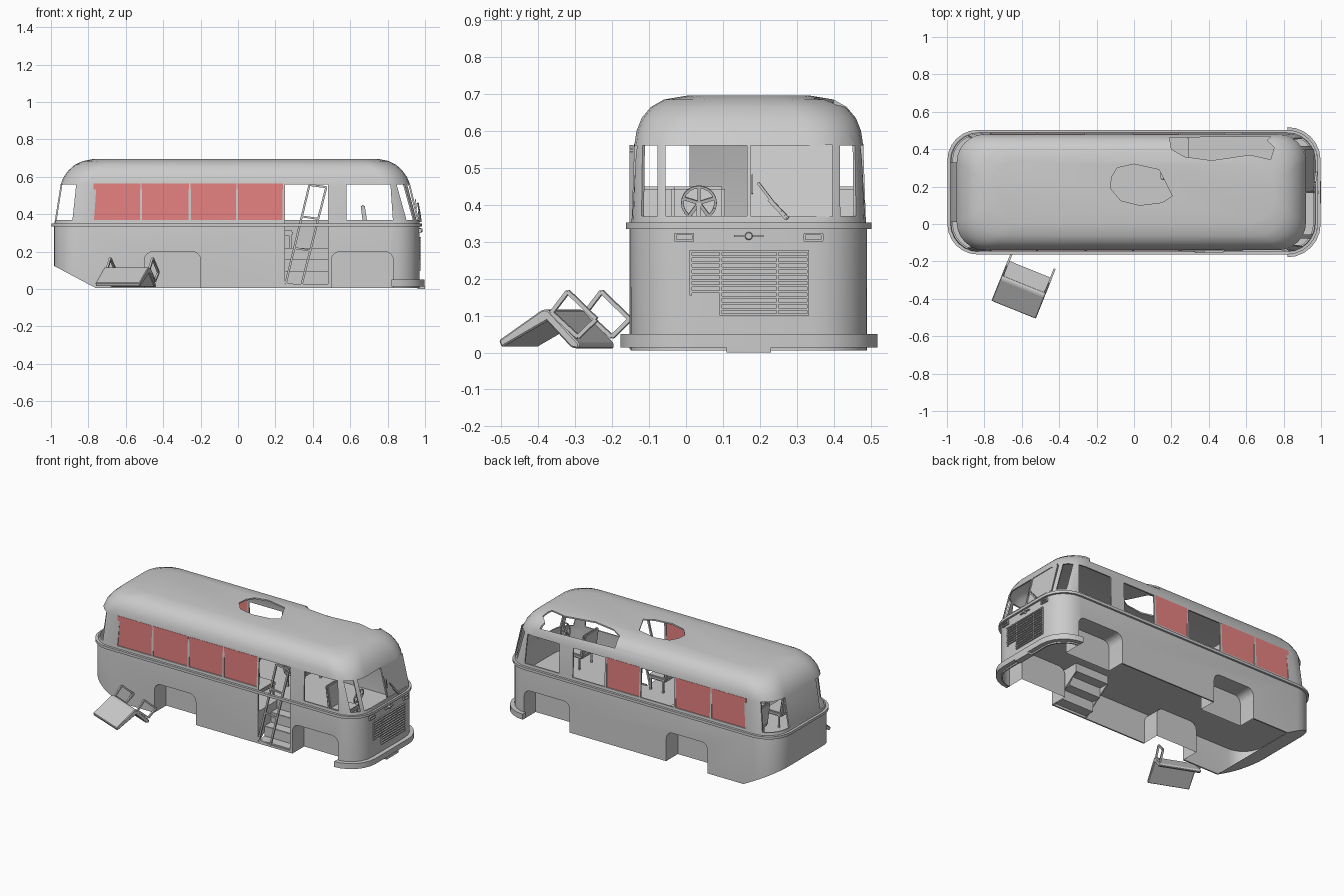
import bpy, bmesh, math
from mathutils import Vector, Matrix

if "Cube" in bpy.data.objects:
    bpy.data.objects.remove(bpy.data.objects["Cube"])

YC = 0.17  # centre line of the bus
my = lambda y: 2 * YC - y


def finish(name, bm, smooth=False, mat=None):
    bmesh.ops.recalc_face_normals(bm, faces=bm.faces)
    me = bpy.data.meshes.new(name)
    bm.to_mesh(me)
    bm.free()
    ob = bpy.data.objects.new(name, me)
    bpy.context.collection.objects.link(ob)
    if mat:
        me.materials.append(mat)
    if smooth:
        activate(ob)
        bpy.ops.object.shade_smooth_by_angle(angle=math.radians(32))
    return ob


def activate(ob):
    bpy.ops.object.select_all(action='DESELECT')
    ob.select_set(True)
    bpy.context.view_layer.objects.active = ob


def prism(bm, a, b):
    va, vb = [bm.verts.new(p) for p in a], [bm.verts.new(p) for p in b]
    n = len(va)
    bm.faces.new(va)
    bm.faces.new(vb[::-1])
    for i in range(n):
        j = (i + 1) % n
        bm.faces.new((va[i], vb[i], vb[j], va[j]))


def box(bm, x0, x1, y0, y1, z0, z1):
    q = [(x0, y0), (x1, y0), (x1, y1), (x0, y1)]
    prism(bm, [(x, y, z0) for x, y in q], [(x, y, z1) for x, y in q])


def side_prism(bm, xz, y0, y1):
    prism(bm, [(x, y0, z) for x, z in xz], [(x, y1, z) for x, z in xz])


def bar(bm, p, q, t):
    p, q = Vector(p), Vector(q)
    d = (q - p).normalized()
    s = d.cross(Vector((0, 0, 1)) if abs(d.z) < 0.9 else Vector((1, 0, 0))).normalized()
    u = d.cross(s)
    c = [(s * i + u * j) * t / 2 for i, j in ((-1, -1), (1, -1), (1, 1), (-1, 1))]
    prism(bm, [p + k for k in c], [q + k for k in c])


def ring(xf, xr, hw, off=0.0, r=0.15, n=6):
    xf, xr, hw, r = xf + off, xr - off, hw + off, r + off
    pts = []
    for k, (cx, cy) in enumerate(((xf - r, hw - r), (xr + r, hw - r), (xr + r, r - hw), (xf - r, r - hw))):
        for i in range(n + 1):
            a = math.radians(90 * (k + i / n))
            pts.append((cx + r * math.cos(a), YC + cy + r * math.sin(a)))
    return pts


def cut(ob, cutter):
    m = ob.modifiers.new('cut', 'BOOLEAN')
    m.operation, m.solver, m.object = 'DIFFERENCE', 'EXACT', cutter
    activate(ob)
    bpy.ops.object.modifier_apply(modifier=m.name)


red = bpy.data.materials.new('red_window')
red.diffuse_color = (0.8, 0.22, 0.22, 1)
red.use_nodes = True
red.node_tree.nodes["Principled BSDF"].inputs["Base Color"].default_value = red.diffuse_color
LOW = (0.97, -0.985, 0.32)

# Body shell lofted from rounded rectangles
levels = [(0.005, *LOW), (0.335, *LOW), (0.36, 0.97, -0.98, 0.317), (0.56, 0.92, -0.948, 0.31),
          (0.60, 0.903, -0.932, 0.304), (0.635, 0.878, -0.906, 0.29), (0.665, 0.845, -0.872, 0.265),
          (0.685, 0.805, -0.828, 0.23), (0.696, 0.75, -0.77, 0.165)]
bm = bmesh.new()
rows = [[bm.verts.new((x, y, z)) for x, y in ring(xf, xr, hw)] for z, xf, xr, hw in levels]
for a, b in zip(rows, rows[1:]):
    for i in range(len(a)):
        j = (i + 1) % len(a)
        bm.faces.new((a[i], a[j], b[j], b[i]))
bm.faces.new(rows[-1])
body = finish('bus_body', bm)
m = body.modifiers.new('wall', 'SOLIDIFY')
m.thickness, m.offset = 0.009, -1
activate(body)
bpy.ops.object.modifier_apply(modifier='wall')

# Cutters for windows, door, arches, tail and roof holes
Z0, Z1 = 0.37, 0.56
panes = [(-0.77, -0.525), (-0.512, -0.265), (-0.252, -0.012), (0.0, 0.237)]
arches = [(-0.5, -0.2), (0.5, 0.83)]


def arch_profile(x0, x1, r=0.045, top=0.2):
    pts = [(x0, -0.02)]
    for cx, s in ((x0 + r, 180), (x1 - r, 90)):
        for i in range(5):
            a = math.radians(s - i * 22.5)
            pts.append((cx + r * math.cos(a), top - r + r * math.sin(a)))
    return pts + [(x1, -0.02)]


bm = bmesh.new()
for i, (x0, x1) in enumerate(panes):
    corner = [(x0 + 0.012, Z1 - 0.025), (x0 + 0.035, Z1)] if i == 0 else [(x0, Z1)]
    side_prism(bm, [(x0, Z0), *corner, (x1, Z1), (x1, Z0)], -0.4, 0.8)
side_prism(bm, [(0.58, Z0), (0.58, Z1), (0.815, Z1), (0.828, Z0)], -0.4, 0.8)
box(bm, 0.25, 0.48, 0.3, 0.8, Z0, Z1)
box(bm, 0.25, 0.48, -0.4, 0.0, 0.02, Z1)
for f in (lambda y: y, my):
    y0, y1 = sorted((f(-0.055), f(0.165)))
    box(bm, 0.75, 1.2, y0, y1, Z0, Z1)
    q = [(0.83, -0.05), (0.96, -0.18), (1.02, -0.12), (0.887, 0.01)]
    q = [(0.85, -0.07), (0.95, -0.17), (1.007, -0.11), (0.91, -0.0615)]
    prism(bm, [(x, f(y), Z0) for x, y in q], [(x - 0.05, f(y), Z1) for x, y in q])
    q = [(-0.885, -0.25), (-1.15, -0.25), (-1.15, 0.01), (-0.885, 0.01)]
    prism(bm, [(x, f(y), Z0) for x, y in q], [(x + 0.02, f(y), Z1) for x, y in q])
for a in arches:
    side_prism(bm, arch_profile(*a), -0.4, 0.8)
side_prism(bm, [(-1.1, 0.186), (-0.75, 0.0), (-0.75, -0.1), (-1.1, -0.1)], -0.4, 0.8)
holes = [[(-.125, .19), (-.12, .25), (-.09, .3), (0, .32), (.135, .29), (.16, .24), (.205, .15),
          (.15, .115), (.03, .10), (-.07, .125)],
         [(.19, .462), (.2, .40), (.27, .36), (.415, .34), (.62, .37), (.73, .345), (.75, .41), (.71, .445), (.73, .468)]]
for h in holes:
    prism(bm, [(x, y, 0.575) for x, y in h], [(x, y, 0.8) for x, y in h])
cutter = finish('opening_cutter', bm)
cutter.hide_render = True
cut(body, cutter)
activate(body)
bpy.ops.object.shade_smooth_by_angle(angle=math.radians(32))


# Belt rail, upper trim and bumper bands
def band(name, z0, z1, off, keep=None):
    bm = bmesh.new()
    inner, outer = ring(*LOW, off=-0.004), ring(*LOW, off=off)
    n = len(inner)
    for i in range(n):
        j = (i + 1) % n
        if keep is None or (inner[i][0] > keep and inner[j][0] > keep):
            q = [inner[i], inner[j], outer[j], outer[i]]
            prism(bm, [(*p, z0) for p in q], [(*p, z1) for p in q])
    bmesh.ops.remove_doubles(bm, verts=bm.verts, dist=1e-5)
    seen = {}
    for f in bm.faces:
        seen.setdefault(tuple(round(c, 4) for c in f.calc_center_median()), []).append(f)
    inside = [f for f in bm.faces if abs(f.normal.z) < 0.5 and len(f.verts) == 4
              and all(len(e.link_faces) > 2 for e in f.edges if abs(e.verts[0].co.z - e.verts[1].co.z) > 1e-4)
              and abs(math.hypot(*(f.verts[0].co - f.verts[2].co).xy) - off - 0.004) < 1e-4]
    bmesh.ops.delete(bm, geom=inside, context='FACES_ONLY')
    return finish(name, bm, True)


belt = band('belt_rail', 0.335, 0.352, 0.013)
cut(belt, cutter)
band('front_bumper', 0.014, 0.05, 0.028, 0.8)
bpy.data.objects.remove(cutter)

# Sloped tail panel following the rear outline
bm = bmesh.new()
tail = [(x, y) for x, y in ring(*LOW, off=-0.004) if x < -0.8]
tail = [(-0.76, tail[0][1])] + tail + [(-0.76, tail[-1][1])]
bm.faces.new([bm.verts.new((x, y, 0.006 + (-0.76 - x) * 0.53)) for x, y in tail])
finish('tail_panel', bm)

# Wheel wells
for label, a in zip(('rear', 'front'), arches):
    bm = bmesh.new()
    for y0, y1 in ((-0.148, -0.03), (my(-0.148), my(-0.03))):
        prof = [(x, max(z, 0.006)) for x, z in arch_profile(*a)]
        o = [bm.verts.new((x, y0, z)) for x, z in prof]
        n = [bm.verts.new((x, y1, z)) for x, z in prof]
        bm.faces.new(n)
        for i in range(len(o) - 1):
            bm.faces.new((o[i], o[i + 1], n[i + 1], n[i]))
    finish(label + '_wheel_wells', bm, True)

# Floor with stairwell and door steps
bm = bmesh.new()
fl = ring(*LOW, off=-0.006)
prism(bm, [(*p, 0.203) for p in fl], [(*p, 0.212) for p in fl])
floor = finish('floor', bm)
bm = bmesh.new()
box(bm, 0.25, 0.48, -0.3, 0.05, 0.1, 0.3)
well = finish('stairwell_cutter', bm)
cut(floor, well)
bpy.data.objects.remove(well)
bm = bmesh.new()
for i, z in enumerate((0.02, 0.085, 0.15)):
    y = -0.145 + i * 0.065
    box(bm, 0.25, 0.48, y, y + 0.07, z, z + 0.008)
    box(bm, 0.25, 0.48, y + 0.063, y + 0.07, z, z + 0.07)
for x in (0.243, 0.48):
    prism(bm, [(x, y, z) for y, z in ((-0.145, 0.01), (-0.145, 0.21), (0.055, 0.21), (0.055, 0.15))],
          [(x + 0.007, y, z) for y, z in ((-0.145, 0.01), (-0.145, 0.21), (0.055, 0.21), (0.055, 0.15))])
finish('door_steps', bm)

# Loose door leaf leaning in the doorway
bm = bmesh.new()
bl, br, tl, tr = [Vector((x, -0.147, z)) for x, z in ((.255, .03), (.338, .015), (.382, .557), (.472, .545))]
for p, q in ((bl, br), (bl, tl), (br, tr), (tl, tr)):
    bar(bm, p, q, 0.011)
for t in (0.36, 0.68):
    bar(bm, bl.lerp(tl, t), br.lerp(tr, t), 0.01)
finish('door_leaf', bm)

# Red window panes, one missing on the far side
for side, y in (('near', -0.139), ('far', my(-0.139))):
    for i, (x0, x1) in enumerate(panes):
        if side == 'near' or i != 2:
            bm = bmesh.new()
            box(bm, x0 - 0.003, x1 + 0.003, y - 0.002, y + 0.002, Z0 - 0.004, Z1 + 0.004)
            finish(f'{side}_window_pane_{i + 1}', bm, mat=red)

# Windscreen pane and wiper
bm = bmesh.new()
side_prism(bm, [(0.958, 0.367), (0.962, 0.367), (0.914, 0.563), (0.910, 0.563)], 0.173, 0.397)
finish('windscreen_pane', bm)
bm = bmesh.new()
bar(bm, (0.978, 0.27, 0.362), (0.962, 0.195, 0.46), 0.007)
bar(bm, (0.975, 0.275, 0.362), (0.968, 0.225, 0.415), 0.011)
bar(bm, (0.955, 0.18, 0.43), (0.948, 0.18, 0.482), 0.004)
finish('wiper', bm)

# Grille, lamp frames, handle and plate on the nose
bm = bmesh.new()
for i in range(12):
    z = 0.102 + i * 0.0157
    box(bm, 0.966, 0.979, 0.092 if z < 0.15 else 0.01, 0.332, z - 0.0035, z + 0.0035)
for y, z in ((0.013, 0.155), (0.094, 0.1), (0.248, 0.1), (0.33, 0.1)):
    box(bm, 0.966, 0.976, y - 0.003, y + 0.003, z, 0.278)
finish('grille', bm)
bm = bmesh.new()
for y in (-0.005, my(-0.005)):
    for z in (0.303, 0.321):
        box(bm, 0.962, 0.98, y - 0.026, y + 0.026, z - 0.003, z + 0.003)
    for s in (-0.024, 0.024):
        box(bm, 0.962, 0.98, y + s - 0.003, y + s + 0.003, 0.303, 0.321)
finish('lamp_frames', bm)
bm = bmesh.new()
box(bm, 0.966, 0.98, 0.13, 0.21, 0.313, 0.318)
bmesh.ops.create_cone(bm, cap_ends=True, segments=12, radius1=0.011, radius2=0.009, depth=0.02,
                      matrix=Matrix.Translation((0.976, YC, 0.3155)) @ Matrix.Rotation(math.pi / 2, 4, 'Y'))
finish('nose_handle', bm)
bm = bmesh.new()
box(bm, 0.96, 1.0, 0.11, 0.23, 0.0, 0.016)
finish('bumper_step', bm)


# Seats
def seat(name, x, y0, y1, top=0.45):
    bm = bmesh.new()
    side_prism(bm, [(x, top), (x + 0.022, top), (x + 0.045, 0.30), (x + 0.02, 0.30)], y0, y1)
    box(bm, x + 0.025, x + 0.155, y0, y1, 0.285, 0.312)
    bmesh.ops.bevel(bm, geom=bm.edges[:], offset=0.007, segments=2, affect='EDGES')
    for y in (y0 + 0.01, y1 - 0.01):
        for fx in (x + 0.05, x + 0.14):
            bar(bm, (fx, y, 0.21), (fx, y, 0.29), 0.01)
    finish(name, bm, True)


seat('driver_seat', 0.655, -0.04, 0.105)
for i, x in enumerate((-0.78, -0.54, -0.30, 0.06)):
    seat(f'near_bench_{i + 1}', x, -0.13, 0.09)
    seat(f'far_bench_{i + 1}', x + (0.08 if i == 3 else 0), 0.235, 0.465)

# Steering wheel and column
bm = bmesh.new()
R = 0.045
P = [Vector((0, R * math.cos(k * math.pi / 10), R * math.sin(k * math.pi / 10))) for k in range(20)]
for k in range(20):
    bar(bm, P[k], P[(k + 1) % 20], 0.007)
for k in range(5):
    bar(bm, (0, 0, 0), P[k * 4 + 1] * 0.98, 0.009)
bar(bm, (0, 0, 0), (0.06, 0, -0.17), 0.012)
bm.transform(Matrix.Translation((0.85, 0.035, 0.405)) @ Matrix.Rotation(math.radians(15), 4, 'Y'))
finish('steering_wheel', bm)

# Bench thrown out on the ground
place = Matrix.Translation((-0.59, -0.325, 0)) @ Matrix.Rotation(math.radians(-22), 4, 'Z')
bm = bmesh.new()
for prof in ([(-0.145, 0.033), (-0.137, 0.014), (0.0, 0.088), (0.01, 0.106), (-0.005, 0.117), (-0.02, 0.115)],
             [(0.0, 0.115), (-0.012, 0.092), (0.066, 0.014), (0.088, 0.01), (0.09, 0.024)]):
    prism(bm, [(-0.128, v, z) for v, z in prof], [(0.128, v, z) for v, z in prof])
bmesh.ops.bevel(bm, geom=bm.edges[:], offset=0.004, segments=1, affect='EDGES')
bm.transform(place)
finish('fallen_bench', bm)
bm = bmesh.new()
sq = [(0.008, 0.108), (0.055, 0.165), (0.138, 0.09), (0.085, 0.042)]
for u in (-0.122, 0.122):
    for i in range(4):
        bar(bm, (u, *sq[i]), (u, *sq[(i + 1) % 4]), 0.011)
bm.transform(place)
finish('fallen_bench_legs', bm)
